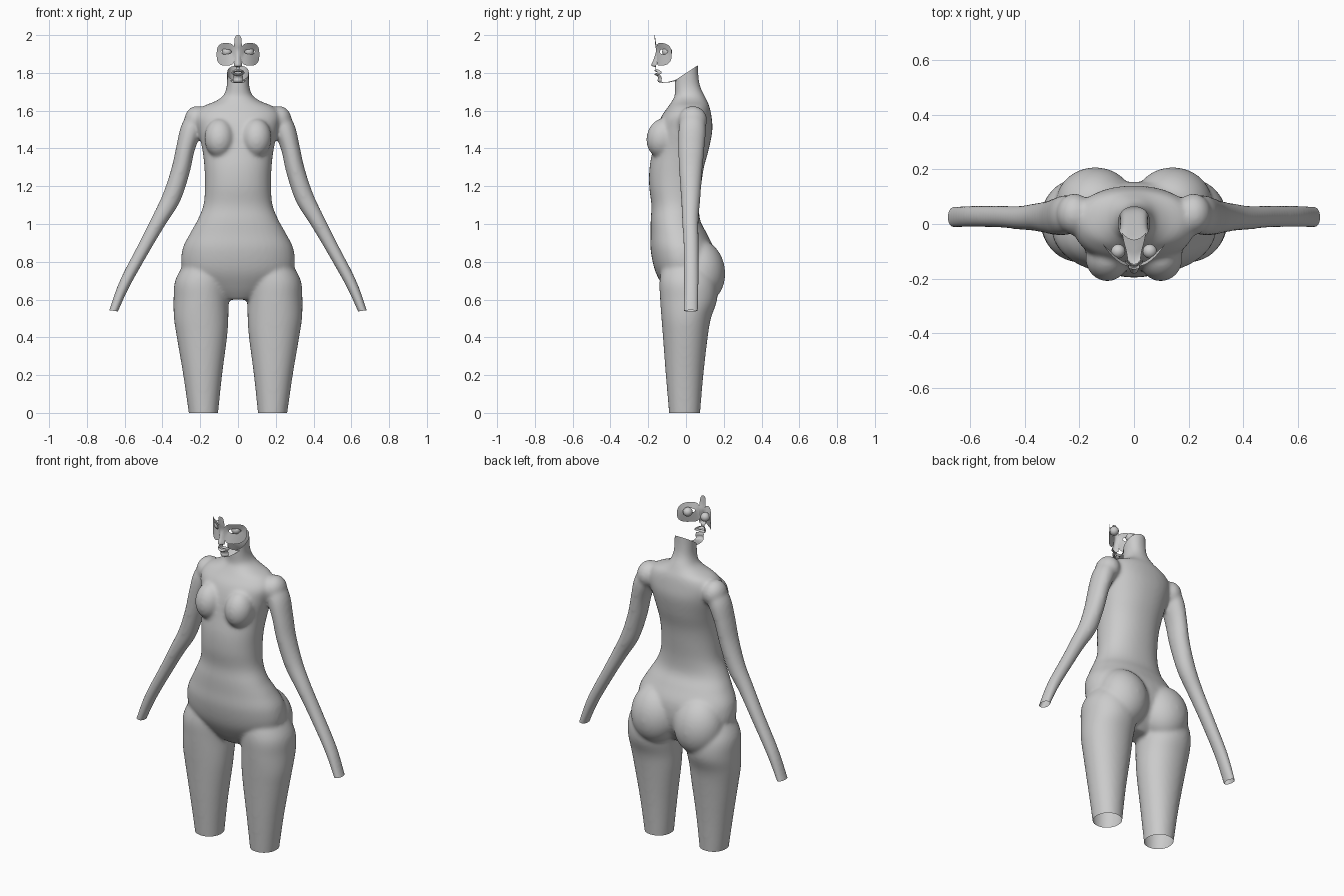
import bpy, bmesh, math
from mathutils import Vector, Matrix

if "Cube" in bpy.data.objects:
    bpy.data.objects.remove(bpy.data.objects["Cube"])

skin = bpy.data.materials.new("light grey")
skin.diffuse_color = (0.6, 0.6, 0.6, 1)
skin.use_nodes = True
skin.node_tree.nodes["Principled BSDF"].inputs["Base Color"].default_value = skin.diffuse_color


def spline(rows, steps=5):
    """Smoothly resample a list of equal-length rows."""
    out = []
    for i in range(len(rows) - 1):
        p0, p1, p2 = rows[max(i - 1, 0)], rows[i], rows[i + 1]
        p3 = rows[min(i + 2, len(rows) - 1)]
        for s in range(steps):
            t = s / steps
            out.append([0.5 * (2 * b + (c - a) * t + (2 * a - 5 * b + 4 * c - d) * t * t
                               + (3 * b - a - 3 * c + d) * t ** 3)
                        for a, b, c, d in zip(p0, p1, p2, p3)])
    return out + [list(rows[-1])]


def loft(bm, rings):
    """Closed skin through rings given as (centre, u axis, v axis, exponent)."""
    n, loops = 40, []
    for c, u, v, e in rings:
        loop = []
        for k in range(n):
            a = 2 * math.pi * k / n
            ca, sa = math.cos(a), math.sin(a)
            loop.append(bm.verts.new(c + u * math.copysign(abs(ca) ** (2 / e), ca)
                                     + v * math.copysign(abs(sa) ** (2 / e), sa)))
        loops.append(loop)
    for a, b in zip(loops, loops[1:]):
        for k in range(n):
            bm.faces.new((a[k], a[(k + 1) % n], b[(k + 1) % n], b[k]))
    bm.faces.new(loops[0][::-1])
    bm.faces.new(loops[-1])


def upright(bm, rows, e):
    """Loft of level rings: z, centre x, half width, front y, back y."""
    loft(bm, [(Vector((x, (f + b) / 2, z)), Vector((w, 0, 0)),
               Vector((0, (b - f) / 2, 0)), e) for z, x, w, f, b in spline(rows)])


def ball(bm, centre, radii, tilt=0):
    m = Matrix.Translation(centre) @ Matrix.Rotation(tilt, 4, 'X') @ Matrix.Diagonal((*radii, 1))
    bmesh.ops.create_uvsphere(bm, u_segments=32, v_segments=20, radius=1, matrix=m)


def finish(name, bm):
    me = bpy.data.meshes.new(name)
    bm.to_mesh(me)
    bm.free()
    ob = bpy.data.objects.new(name, me)
    bpy.context.collection.objects.link(ob)
    me.materials.append(skin)
    for p in me.polygons:
        p.use_smooth = True
    return ob


bm = bmesh.new()
# torso from crotch to neck
upright(bm, [(.60, 0, .09, -.07, .06), (.66, 0, .19, -.115, .11), (.75, 0, .29, -.163, .15),
             (.86, 0, .296, -.187, .15), (.95, 0, .254, -.187, .11), (1.02, 0, .215, -.187, .075),
             (1.10, 0, .183, -.183, .07), (1.20, 0, .175, -.195, .08), (1.30, 0, .178, -.193, .095),
             (1.40, 0, .19, -.175, .122), (1.50, 0, .213, -.155, .14), (1.57, 0, .225, -.13, .135),
             (1.62, 0, .19, -.095, .125), (1.65, 0, .12, -.075, .112), (1.68, 0, .078, -.06, .098),
             (1.73, 0, .06, -.06, .075), (1.80, 0, .058, -.06, .065), (1.90, 0, .06, -.06, .063)], 2.2)

# arm path: x, z, half thickness, centre y, half depth
arm = spline([(.215, 1.57, .05, .035, .06), (.248, 1.50, .057, .033, .073), (.278, 1.40, .05, .028, .07),
              (.305, 1.28, .05, .025, .062), (.352, 1.14, .05, .025, .052), (.418, 1.02, .042, .023, .044),
              (.492, .885, .036, .027, .041), (.597, .69, .031, .028, .04), (.657, .545, .024, .025, .04),
              (.68, .48, .023, .025, .04)])
for s in (-1, 1):
    # legs
    upright(bm, [(.80, s * .16, .12, -.12, .12), (.70, s * .19, .143, -.14, .16),
                 (.60, s * .195, .146, -.137, .165), (.50, s * .195, .144, -.13, .132),
                 (.40, s * .191, .133, -.122, .115), (.20, s * .187, .103, -.107, .092),
                 (0, s * .183, .078, -.09, .075), (-.08, s * .18, .07, -.085, .07)], 2.1)
    # buttocks and breasts
    ball(bm, (s * .142, .075, .75), (.145, .132, .17), .15)
    ball(bm, (s * .098, -.125, 1.455), (.08, .084, .105), -.2)
    # shoulders and arms
    ball(bm, (s * .218, .036, 1.55), (.066, .076, .075))
    rings = []
    for i, (x, z, w, y, d) in enumerate(arm):
        a, b = arm[max(i - 1, 0)], arm[min(i + 1, len(arm) - 1)]
        t = Vector((b[0] - a[0], 0, b[1] - a[1])).normalized()
        rings.append((Vector((s * x, y, z)), Vector((-t.z * s, 0, t.x)) * w, Vector((0, d, 0)), 2))
    loft(bm, rings)
bmesh.ops.recalc_face_normals(bm, faces=bm.faces[:])
body = finish("body", bm)

# fuse the volumes into one soft skin
fuse = body.modifiers.new("fuse", 'REMESH')
fuse.mode, fuse.voxel_size = 'VOXEL', .009
soft = body.modifiers.new("soften", 'SMOOTH')
soft.factor, soft.iterations = .5, 14
deps = bpy.context.evaluated_depsgraph_get()
fused = bpy.data.meshes.new_from_object(body.evaluated_get(deps))
body.modifiers.clear()

# cut the open ends of legs, neck and wrists
bm = bmesh.new()
bm.from_mesh(fused)


def trim(test, point, normal):
    faces = [f for f in bm.faces if test(f.calc_center_median())]
    geom = faces + list({e for f in faces for e in f.edges}) + list({v for f in faces for v in f.verts})
    bmesh.ops.bisect_plane(bm, geom=geom, plane_co=point, plane_no=normal, clear_outer=True)


trim(lambda c: c.z < .1, (0, 0, 0), (0, 0, -1))
trim(lambda c: c.z > 1.72, (0, .063, 1.84), (0, -.08, .123))
for s in (-1, 1):
    trim(lambda c: c.x * s > .5 and c.z < .7, (s * .657, 0, .54), (s * .15, 0, -1))
bm.to_mesh(body.data)
bm.free()
for p in body.data.polygons:
    p.use_smooth = True


def ring_plate(bm, inner, outer, depth, n=32, steps=5):
    """Thin curved plate with a hole; outlines are (x, z, rx, rz, exponent)."""
    loops = []
    for j in range(steps + 1):
        t, loop = j / steps, []
        for k in range(n):
            a = 2 * math.pi * k / n
            p = []
            for x, z, rx, rz, e in (inner, outer):
                ca, sa = math.cos(a), math.sin(a)
                p.append((x + rx * math.copysign(abs(ca) ** (2 / e), ca),
                          z + rz * math.copysign(abs(sa) ** (2 / e), sa)))
            x, z = (p[0][i] * (1 - t) + p[1][i] * t for i in (0, 1))
            loop.append(bm.verts.new((x, depth(x, z, t), z)))
        loops.append(loop)
    for a, b in zip(loops, loops[1:]):
        for k in range(n):
            bm.faces.new((a[k], a[(k + 1) % n], b[(k + 1) % n], b[k]))


def strip(bm, rows):
    """Bent strip: y, z, half width, how far the edges fall back."""
    prev = None
    for y, z, w, back in spline(rows, 4):
        row = [bm.verts.new((w * q, y + back * q * q, z)) for q in (-1, -.5, 0, .5, 1)]
        if prev:
            for k in range(4):
                bm.faces.new((prev[k], prev[k + 1], row[k + 1], row[k]))
        prev = row


# eye mask: one plate around each eye
bm = bmesh.new()
for s in (-1, 1):
    ring_plate(bm, (s * .062, 1.912, .027, .013, 2), (s * .063, 1.898, .05, .06, 2.8),
               lambda x, z, t: -.155 + 7.5 * max(abs(x) - .01, 0) ** 2 + .012 * (1 - t))
bmesh.ops.recalc_face_normals(bm, faces=bm.faces[:])
finish("eye_mask", bm)

# brow and nose strip
bm = bmesh.new()
strip(bm, [(-.167, 2.0, .008, .002), (-.166, 1.985, .017, .003), (-.163, 1.95, .02, .006),
           (-.159, 1.915, .018, .01), (-.17, 1.875, .018, .018), (-.183, 1.845, .022, .026),
           (-.178, 1.835, .02, .02), (-.163, 1.831, .012, .005), (-.162, 1.815, .01, .002)])
finish("nose", bm)

# lips
bm = bmesh.new()
ring_plate(bm, (0, 1.802, .022, .002, 2), (0, 1.802, .034, .018, 2),
           lambda x, z, t: -.155 + 22 * x * x - .012 * math.sin(math.pi * t))
finish("lips", bm)

# chin and underside of the jaw
bm = bmesh.new()
strip(bm, [(-.153, 1.786, .026, .02), (-.148, 1.772, .026, .02), (-.15, 1.76, .026, .02),
           (-.143, 1.75, .024, .018), (-.12, 1.748, .028, .02), (-.09, 1.754, .036, .02),
           (-.058, 1.762, .044, .025)])
finish("chin", bm)

# eyeballs
for s, side in ((-1, "left"), (1, "right")):
    bm = bmesh.new()
    ball(bm, (s * .058, -.1, 1.912), (.026, .026, .026))
    finish(side + "_eyeball", bm)
